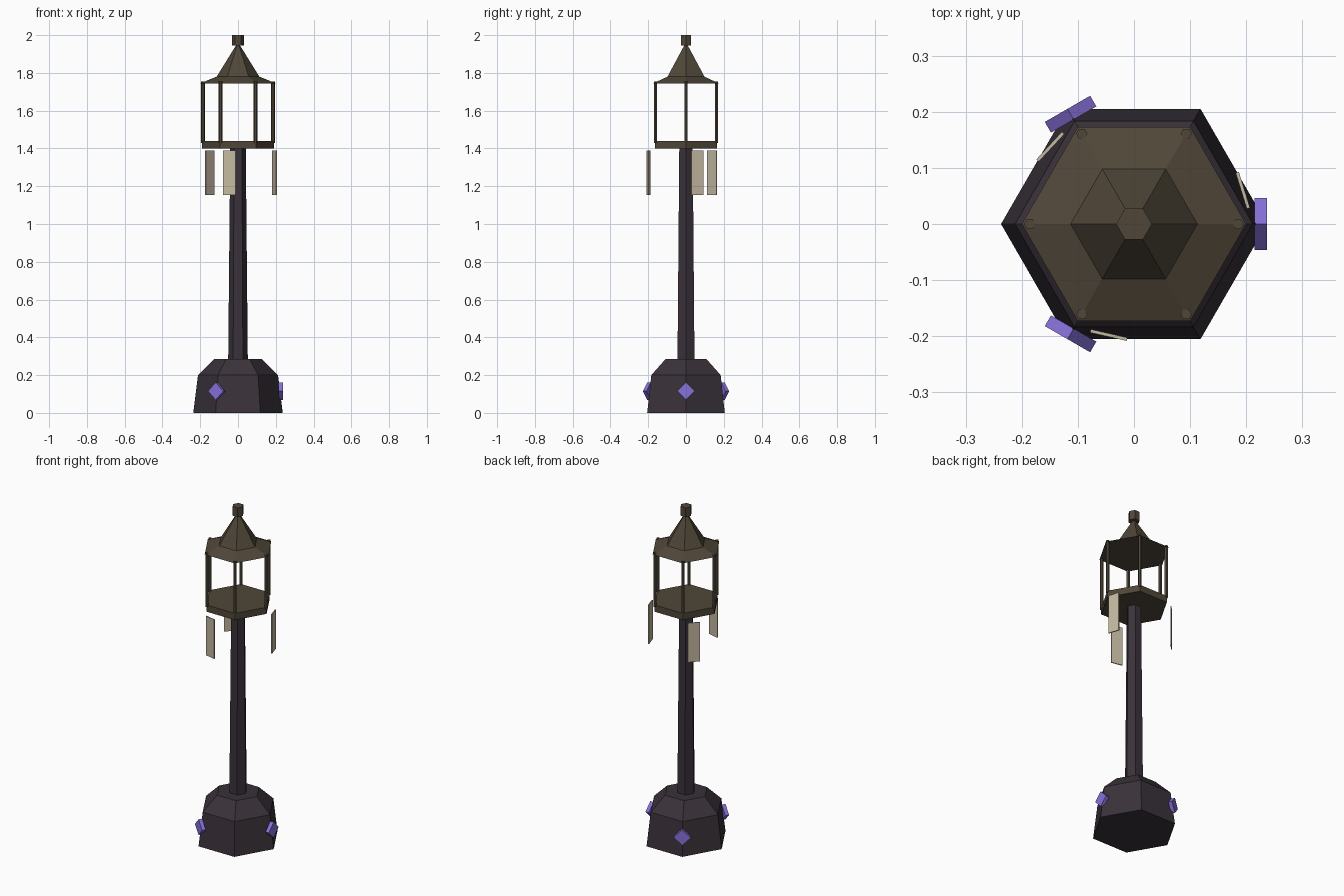
import bpy, bmesh, math
from mathutils import Matrix

if "Cube" in bpy.data.objects:
    bpy.data.objects.remove(bpy.data.objects["Cube"])


def material(name, color):
    m = bpy.data.materials.new(name)
    m.diffuse_color = (*color, 1)
    m.use_nodes = True
    m.node_tree.nodes["Principled BSDF"].inputs["Base Color"].default_value = m.diffuse_color
    return m


STONE = material("dark purple stone", (0.042, 0.032, 0.042))
BRONZE = material("dark bronze", (0.080, 0.062, 0.040))
CRYSTAL = material("violet crystal", (0.245, 0.165, 0.70))
CLOTH = material("pale cloth", (0.56, 0.49, 0.36))


def add_object(name, bm, mat):
    bmesh.ops.recalc_face_normals(bm, faces=bm.faces)
    me = bpy.data.meshes.new(name)
    bm.to_mesh(me)
    bm.free()
    me.materials.append(mat)
    ob = bpy.data.objects.new(name, me)
    bpy.context.collection.objects.link(ob)
    return ob


def hex_solid(name, profile, mat, cx=0, cy=0):
    """Closed six-sided solid through (radius, z) rings."""
    bm = bmesh.new()
    rings = []
    for r, z in profile:
        rings.append([bm.verts.new((cx + r * math.cos(k * math.pi / 3),
                                    cy + r * math.sin(k * math.pi / 3), z))
                      for k in range(6)])
    for a, b in zip(rings, rings[1:]):
        for k in range(6):
            n = (k + 1) % 6
            bm.faces.new((a[k], a[n], b[n], b[k]))
    bm.faces.new(rings[0][::-1])
    bm.faces.new(rings[-1])
    return add_object(name, bm, mat)


def radial_plate(name, size, radius, z, angle, roll, mat):
    """Box facing outwards at an angle round the axis, rolled about its normal."""
    bm = bmesh.new()
    bmesh.ops.create_cube(bm, size=1)
    m = (Matrix.Rotation(angle, 4, 'Z') @ Matrix.Translation((radius, 0, z))
         @ Matrix.Rotation(roll, 4, 'X') @ Matrix.Diagonal((*size, 1)))
    bmesh.ops.transform(bm, matrix=m, verts=bm.verts)
    return add_object(name, bm, mat)


# Stone foot and tapering pole
hex_solid("base", [(0.237, 0), (0.212, 0.2), (0.125, 0.285)], STONE)
hex_solid("pole", [(0.052, 0.27), (0.041, 1.41)], STONE)

# Lantern floor, roof and finial
hex_solid("lantern_floor", [(0.19, 1.40), (0.19, 1.44)], BRONZE)
hex_solid("roof", [(0.2, 1.745), (0.113, 1.78), (0.008, 1.95)], BRONZE)
hex_solid("finial", [(0.032, 1.945), (0.032, 2.0)], BRONZE)

# Corner posts
for i in range(6):
    a = i * math.pi / 3
    hex_solid(f"lantern_post_{i + 1}", [(0.01, 1.43), (0.01, 1.755)], BRONZE,
              0.186 * math.cos(a), 0.186 * math.sin(a))

# Crystals on the foot and cloth strips under the lantern
for i in range(3):
    a = i * math.tau / 3
    radial_plate(f"crystal_{i + 1}", (0.022, 0.066, 0.066), 0.226, 0.115,
                 a, math.pi / 4, CRYSTAL)
    radial_plate(f"cloth_strip_{i + 1}", (0.006, 0.067, 0.235), 0.203, 1.272,
                 a + 0.3, 0, CLOTH)
